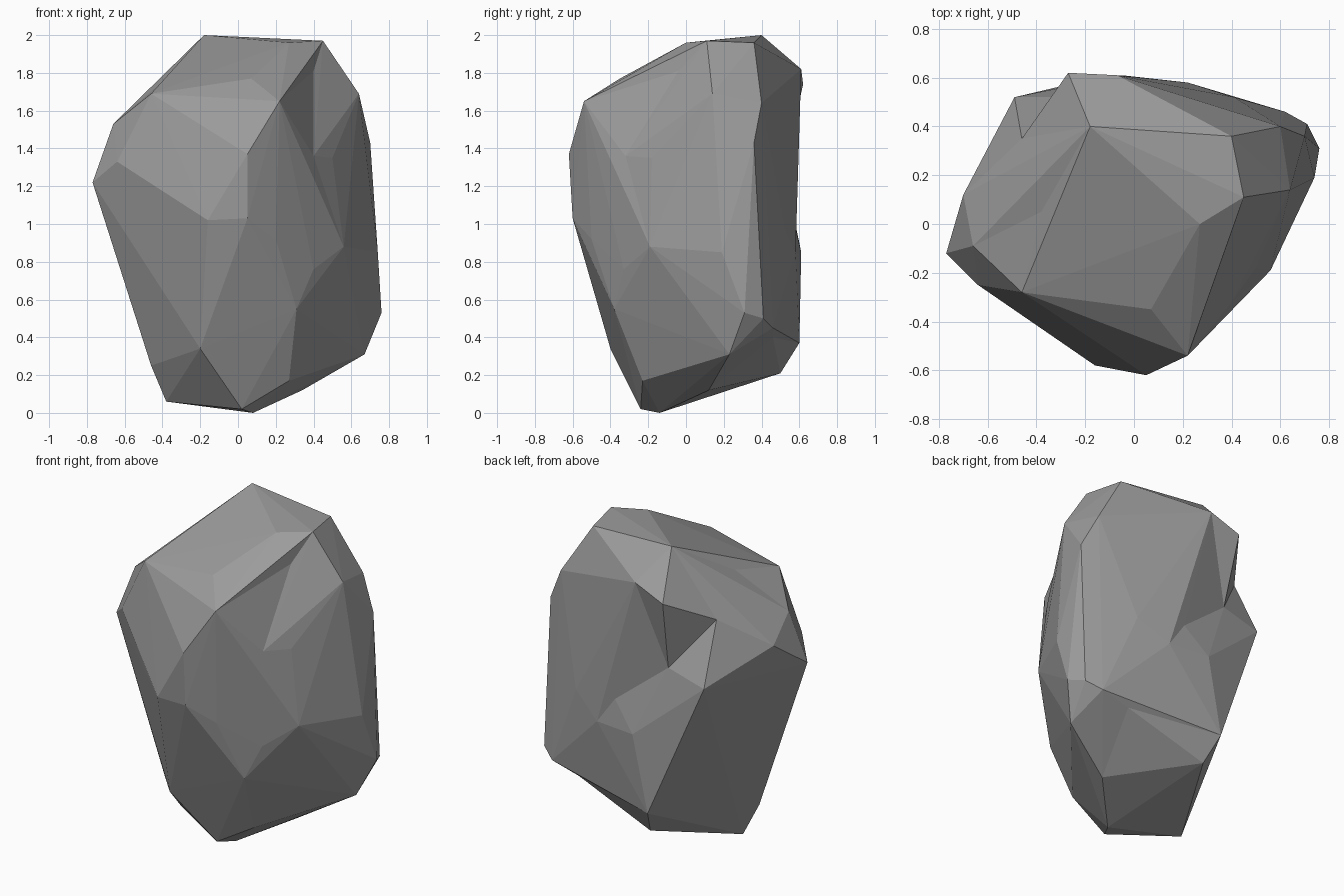
import bpy, bmesh
from mathutils import Vector

if "Cube" in bpy.data.objects:
    bpy.data.objects.remove(bpy.data.objects["Cube"])

# Chiselled corners of the boulder, grouped by region
corners = [
    # crown
    (-.18, .40, 2.0), (.45, .11, 1.97), (.27, 0, 1.96),
    (.40, .36, 1.96), (-.38, .05, 1.77), (.40, -.04, 1.81), (.07, -.35, 1.77),
    # shoulders
    (.64, .14, 1.69), (.60, .40, 1.64), (-.07, .61, 1.82), (-.27, .62, 1.74),
    (-.46, .35, 1.59), (-.70, .12, 1.40), (-.66, -.09, 1.53), (-.46, -.28, 1.69),
    (.22, -.54, 1.65), (-.77, -.12, 1.22), (-.64, -.25, 1.33),
    # front
    (.05, -.62, 1.37), (-.16, -.58, 1.02), (.05, -.60, 1.03),
    (.20, -.50, .92), (-.20, -.40, .34), (.31, -.38, .55),
    # right side
    (.40, -.32, 1.36), (.40, -.33, .76), (.56, -.19, .88), (.74, .19, .85),
    (.70, .36, 1.43), (.76, .31, .53), (.50, -.18, 1.35), (.71, .41, .50),
    # back
    (-.24, .52, 1.29), (-.49, .52, 1.22), (-.05, .61, .85), (.10, .57, 1.02),
    (.22, .58, .85), (.41, .52, .98), (-.15, .60, .37), (.62, .46, .45),
    (.43, .46, .40),
    # foot
    (-.46, -.08, .25), (-.38, -.03, .06), (.02, -.24, .02), (.08, -.14, 0),
    (.27, -.23, .17), (.34, .12, .12), (.67, .23, .31), (-.10, .50, .21),
]

# Wrap a skin over the corner directions, then push each corner to its place
centre = Vector((0, .03, 1))
bm = bmesh.new()
place = {}
for c in corners:
    d = Vector(c) - centre
    v = bm.verts.new(Vector((d.x / .72, d.y / .6, d.z)).normalized())
    place[v] = Vector(c)
bmesh.ops.convex_hull(bm, input=bm.verts[:])
for v, p in place.items():
    v.co = p
bmesh.ops.recalc_face_normals(bm, faces=bm.faces[:])

# Fill accidental grooves by turning hollow edges; the hollow at the back left stays
for _ in range(4):
    for e in bm.edges[:]:
        if not e.is_valid or len(e.link_faces) != 2 or e.is_convex:
            continue
        mid = (e.verts[0].co + e.verts[1].co) / 2
        if mid.y > .3 and mid.x < .2:
            continue
        a, b = [next(v for v in f.verts if v not in e.verts) for f in e.link_faces]
        p, q = e.verts
        n = sum((f.normal for f in e.link_faces), Vector())
        side = (b.co - a.co).cross(n)
        # turn only when the four corners form a convex patch
        if side.dot(p.co - a.co) * side.dot(q.co - a.co) < 0 and n.angle(mid - centre) < 1.2:
            if not any(b in k.verts for k in a.link_edges):
                bmesh.utils.edge_rotate(e, True)
                bm.normal_update()

# Flat-shaded boulder in dark grey stone
mesh = bpy.data.meshes.new("boulder")
bm.to_mesh(mesh)
bm.free()
boulder = bpy.data.objects.new("boulder", mesh)
bpy.context.collection.objects.link(boulder)
stone = bpy.data.materials.new("dark_stone")
stone.diffuse_color = (.33, .33, .33, 1)
stone.use_nodes = True
stone.node_tree.nodes["Principled BSDF"].inputs["Base Color"].default_value = stone.diffuse_color
mesh.materials.append(stone)
